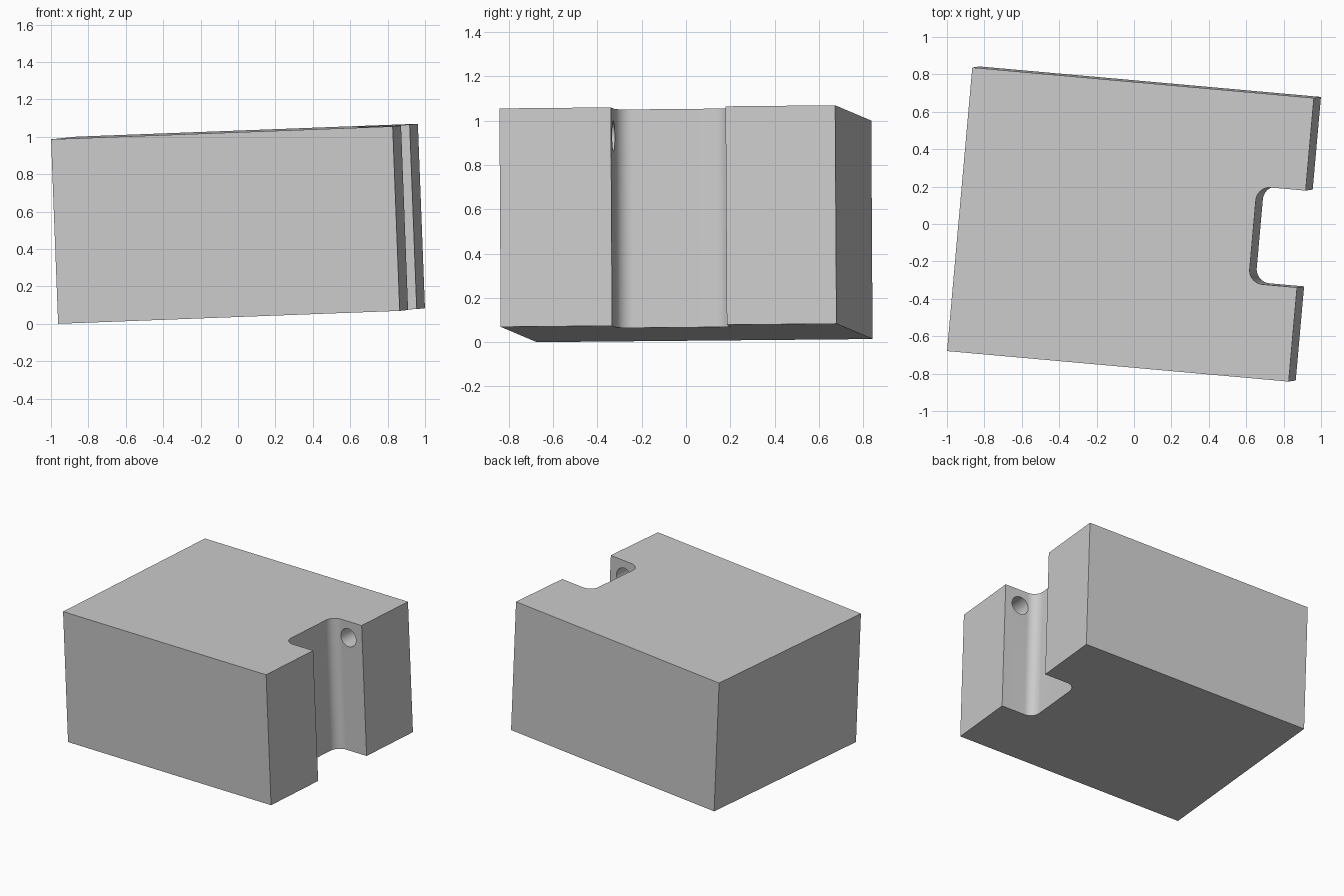
import bpy, bmesh, math
from mathutils import Matrix, Vector

cube = bpy.data.objects.get("Cube")
if cube:
    bpy.data.objects.remove(cube, do_unlink=True)

# Block size, notch span along y, notch depth, fillet and pin hole
LENGTH, WIDTH, HEIGHT = 1.835, 1.522, 0.987
NOTCH_LOW, NOTCH_HIGH, NOTCH_DEPTH, FILLET = 0.505, 1.025, 0.261, 0.075
HOLE_RADIUS, HOLE_INSET, HOLE_DEPTH = 0.068, 0.125, 0.25

grey = bpy.data.materials.new("light grey")
grey.use_nodes = True
colour = (0.6, 0.6, 0.6, 1)
grey.diffuse_color = colour
grey.node_tree.nodes["Principled BSDF"].inputs["Base Color"].default_value = colour


def add_object(name, bm):
    mesh = bpy.data.meshes.new(name)
    bmesh.ops.recalc_face_normals(bm, faces=bm.faces)
    bm.to_mesh(mesh)
    bm.free()
    obj = bpy.data.objects.new(name, mesh)
    bpy.context.collection.objects.link(obj)
    return obj


def arc(cx, cy, start, end, steps=12):
    angles = [math.radians(start + (end - start) * i / steps) for i in range(steps + 1)]
    return [(cx + FILLET * math.cos(a), cy + FILLET * math.sin(a)) for a in angles]


# Notched block: plan profile extruded upwards
inner = LENGTH - NOTCH_DEPTH
profile = [(0, 0), (LENGTH, 0), (LENGTH, NOTCH_LOW)]
profile += arc(inner + FILLET, NOTCH_LOW + FILLET, 270, 180)
profile += arc(inner + FILLET, NOTCH_HIGH - FILLET, 180, 90)
profile += [(LENGTH, NOTCH_HIGH), (LENGTH, WIDTH), (0, WIDTH)]
bm = bmesh.new()
base = bm.faces.new([bm.verts.new((x, y, 0)) for x, y in profile])
top = bmesh.ops.extrude_face_region(bm, geom=[base])["geom"]
bmesh.ops.translate(bm, vec=(0, 0, HEIGHT),
                    verts=[v for v in top if isinstance(v, bmesh.types.BMVert)])
block = add_object("notched_block", bm)
block.data.materials.append(grey)

# Pin hole: one cylinder cutting into both facing walls of the notch
bm = bmesh.new()
centre = Vector((LENGTH - HOLE_INSET, (NOTCH_LOW + NOTCH_HIGH) / 2, HEIGHT - HOLE_INSET))
bmesh.ops.create_cone(bm, cap_ends=True, segments=40, radius1=HOLE_RADIUS, radius2=HOLE_RADIUS,
                      depth=NOTCH_HIGH - NOTCH_LOW + 2 * HOLE_DEPTH,
                      matrix=Matrix.Translation(centre) @ Matrix.Rotation(math.pi / 2, 4, "X"))
cutter = add_object("pin_hole_cutter", bm)
cutter.data.materials.append(grey)
cutter.hide_render = True

cut = block.modifiers.new("pin_holes", "BOOLEAN")
cut.operation = "DIFFERENCE"
cut.solver = "EXACT"
cut.object = cutter
bpy.ops.object.select_all(action="DESELECT")
block.select_set(True)
bpy.context.view_layer.objects.active = block
bpy.ops.object.modifier_apply(modifier=cut.name)
bpy.data.objects.remove(cutter, do_unlink=True)

# Slight tilt of the whole block, then centre it and stand it on the ground
x_axis = Vector((1.825, -0.163, 0.069)).normalized()
z_axis = Vector((-0.036, -0.006, 0.986))
y_axis = z_axis.cross(x_axis).normalized()
z_axis = x_axis.cross(y_axis)
block.data.transform(Matrix((x_axis, y_axis, z_axis)).transposed().to_4x4())
points = [v.co for v in block.data.vertices]
low = [min(p[i] for p in points) for i in range(3)]
high = [max(p[i] for p in points) for i in range(3)]
block.data.transform(Matrix.Translation((-(low[0] + high[0]) / 2, -(low[1] + high[1]) / 2, -low[2])))
bpy.ops.object.shade_smooth_by_angle(angle=math.radians(30))
